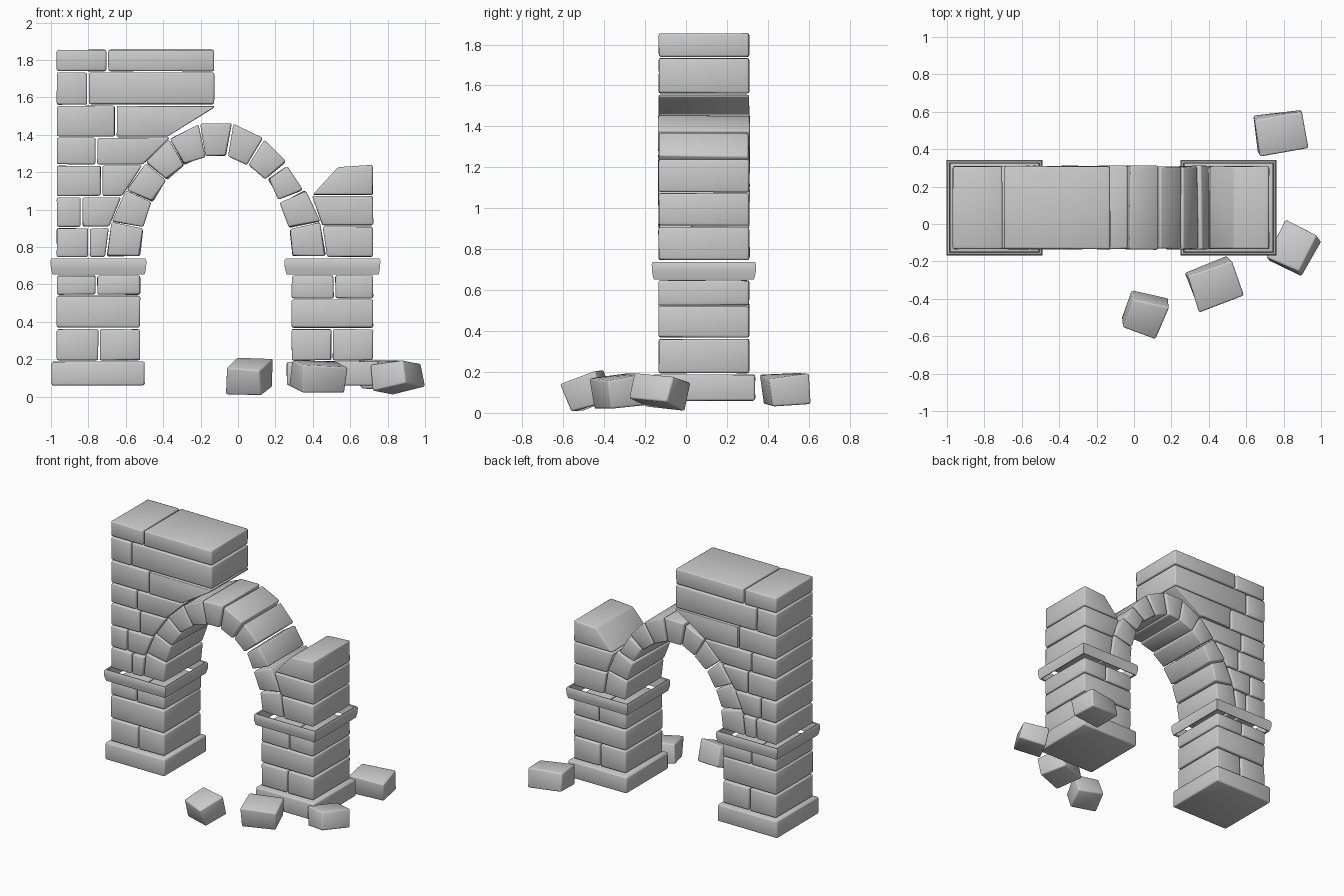
import bpy, bmesh, math, random
from mathutils import Matrix, Vector

if "Cube" in bpy.data.objects:
    bpy.data.objects.remove(bpy.data.objects["Cube"])

random.seed(4)
YC, HALF = 0.0875, 0.221          # wall centre and half depth
AX, AZ, RX, RZ = -0.1175, 0.745, 0.407, 0.545   # arch centre and inner radii


def finish(name, bm, bevel=0.01):
    bmesh.ops.recalc_face_normals(bm, faces=bm.faces)
    me = bpy.data.meshes.new(name)
    bm.to_mesh(me)
    bm.free()
    for p in me.polygons:
        p.use_smooth = True
    ob = bpy.data.objects.new(name, me)
    bpy.context.collection.objects.link(ob)
    if bevel:
        m = ob.modifiers.new("bevel", 'BEVEL')
        m.width, m.segments = bevel, 2
        m.limit_method, m.angle_limit = 'ANGLE', math.radians(25)
    return ob


def prism(name, pts, half=HALF, jitter=0.003, bevel=0.01):
    """Front outline (x, z) extruded through the wall depth."""
    bm = bmesh.new()
    r = lambda: random.uniform(-jitter, jitter)
    a = [bm.verts.new((x, YC - half, z)) for x, z in pts]
    b = [bm.verts.new((x, YC + half, z)) for x, z in pts]
    n = len(pts)
    bm.faces.new(a)
    bm.faces.new(b[::-1])
    for i in range(n):
        bm.faces.new((a[i], b[i], b[(i + 1) % n], a[(i + 1) % n]))
    for v in bm.verts:
        v.co += Vector((r(), r(), r())) * 0.6
    return finish(name, bm, bevel)


def box(name, x0, x1, z0, z1, **kw):
    return prism(name, [(x0, z0), (x1, z0), (x1, z1), (x0, z1)], **kw)


def row(name, z0, z1, xs, gap=0.005):
    """Course of blocks between the given joint positions."""
    for i in range(len(xs) - 1):
        box(name, xs[i] + (gap if i else 0),
            xs[i + 1] - (gap if i < len(xs) - 2 else 0), z0, z1)


def inner(t):
    return Vector((AX + RX * math.cos(t), AZ + RZ * math.sin(t)))


def outer(t):
    n = Vector((math.cos(t) / RX, math.sin(t) / RZ)).normalized()
    return inner(t) + n * (0.178 - 0.035 * math.sin(2 * t) ** 2)


def arch_edge(z):
    """Half width of the arch's outer line at height z."""
    lo, hi = 0.0, math.pi / 2
    for _ in range(30):
        mid = (lo + hi) / 2
        lo, hi = (mid, hi) if outer(mid).y < z else (lo, mid)
    return outer(lo).x - AX + 0.008


def impost(name, xc):
    """Thin hollow moulding running round the pier."""
    prof = [(0.018, 0.657), (0.028, 0.653), (0.037, 0.69), (0.038, 0.728),
            (0.032, 0.738), (0.022, 0.736), (0.02, 0.7)]
    bm = bmesh.new()
    loops = []
    for o, z in prof:
        hx, hy = 0.218 + o, HALF + o - 0.004
        loops.append([bm.verts.new((xc + sx * hx, YC + sy * hy, z))
                      for sx, sy in ((-1, -1), (1, -1), (1, 1), (-1, 1))])
    for i, a in enumerate(loops):
        b = loops[(i + 1) % len(loops)]
        for k in range(4):
            m = (k + 1) % 4
            bm.faces.new((a[k], a[m], b[m], b[k]))
    ob = finish(name, bm, 0)
    ob.data.set_sharp_from_angle(angle=math.radians(40))


# piers: plinth, lower courses, impost
L0, L1, R0, R1 = -0.968, -0.524, 0.287, 0.722
box("left_plinth", -0.995, -0.5, 0.06, 0.187, half=0.25)
box("right_plinth", 0.26, 0.75, 0.06, 0.187, half=0.25)
row("left_pier_block", 0.195, 0.361, [L0, -0.743, L1])
row("left_pier_block", 0.37, 0.54, [L0, L1])
row("left_pier_block", 0.546, 0.647, [L0, -0.757, L1])
row("right_pier_block", 0.195, 0.361, [R0, 0.503, R1])
row("right_pier_block", 0.369, 0.519, [R0, R1])
row("right_pier_block", 0.526, 0.647, [R0, 0.516, R1])
impost("left_impost", -0.746)
impost("right_impost", 0.505)

# arch stones, one slightly slipped
N = 11
for i in range(N):
    t0 = math.pi * i / N + 0.008
    t1 = math.pi * (i + 1) / N - 0.008
    pts = [inner(t0), outer(t0), outer(t1), inner(t1)]
    if i == 2:
        c = sum(pts, Vector((0, 0))) / 4
        pts = [c + Matrix.Rotation(-0.08, 2) @ (p - c) * 0.9 for p in pts]
    prism("arch_stone", [tuple(p) for p in pts], jitter=0.008)

# left wall courses cut to the curve of the arch
for z0, z1, joint in ((0.747, 0.9, -0.797), (0.909, 1.064, -0.836),
                      (1.073, 1.235, -0.728), (1.242, 1.385, -0.757)):
    row("left_wall_block", z0, z1, [L0, joint - 0.005])
    prism("left_arch_filler", [(joint + 0.005, z0), (AX - arch_edge(z0), z0),
                               (AX - arch_edge(z1), z1), (joint + 0.005, z1)])
row("left_wall_block", 1.392, 1.554, [L0, -0.658])
prism("left_arch_filler", [(-0.648, 1.392), (-0.375, 1.392), (-0.13, 1.543),
                           (-0.13, 1.554), (-0.648, 1.554)], bevel=0.004)
row("left_wall_block", 1.562, 1.733, [L0, -0.802, -0.128])
row("left_wall_block", 1.74, 1.854, [L0, -0.698, -0.128])

# right wall courses, broken at the top
for z0, z1 in ((0.747, 0.909), (0.916, 1.072)):
    prism("right_wall_block", [(AX + arch_edge(z0), z0), (R1, z0), (R1, z1),
                               (max(AX + arch_edge(z1), 0.395), z1)])
prism("right_broken_top", [(0.40, 1.079), (R1, 1.079), (R1, 1.238),
                           (0.535, 1.228)])

# fallen stones: location, size, rotation
for loc, size, rot in (
        ((0.78, 0.49, 0.113), (0.255, 0.20, 0.145), (7, 3, 9)),
        ((0.855, -0.13, 0.11), (0.20, 0.22, 0.14), (-6, -9, -26)),
        ((0.43, -0.325, 0.108), (0.245, 0.215, 0.145), (9, 3, 20)),
        ((0.055, -0.48, 0.106), (0.20, 0.185, 0.155), (17, 6, -16))):
    bm = bmesh.new()
    bmesh.ops.create_cube(bm, size=1)
    for v in bm.verts:
        v.co = Vector(a * b for a, b in zip(v.co, size))
        v.co += Vector(random.uniform(-0.01, 0.01) for _ in range(3))
    ob = finish("fallen_stone", bm)
    ob.location = loc
    ob.rotation_euler = [math.radians(a) for a in rot]
